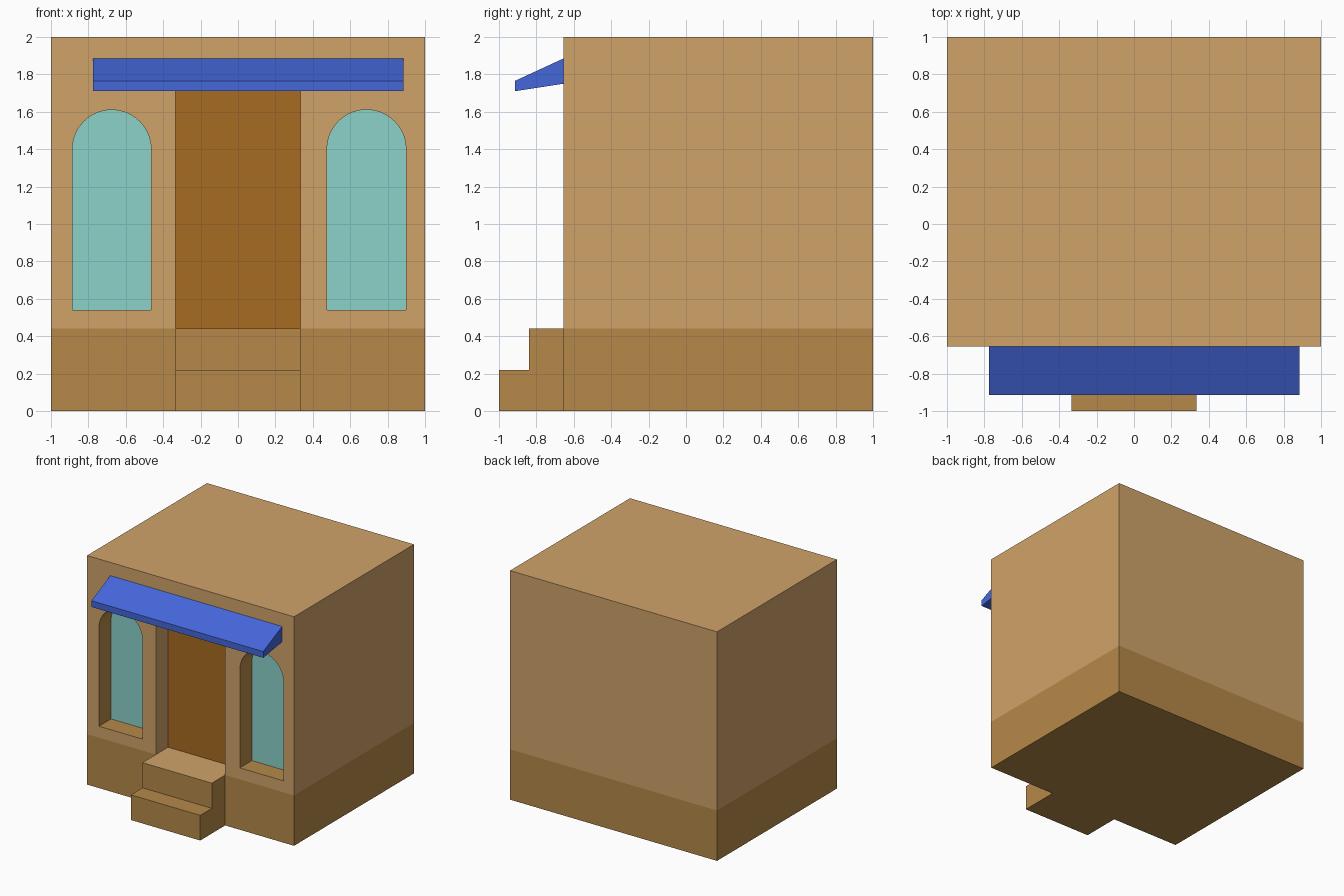
import bpy, bmesh
from math import sin, cos, pi, radians
from mathutils import Vector

if "Cube" in bpy.data.objects:
    bpy.data.objects.remove(bpy.data.objects["Cube"])

FRONT, BACK, RECESS = -0.655, 1.0, -0.488
BAND, TOP = 0.44, 2.0
DOOR_W, DOOR_TOP = 0.335, 1.75


def material(name, rgb):
    m = bpy.data.materials.new(name)
    lin = [((c / 255 + 0.055) / 1.055) ** 2.4 for c in rgb]
    m.diffuse_color = (*lin, 1)
    m.use_nodes = True
    m.node_tree.nodes["Principled BSDF"].inputs["Base Color"].default_value = m.diffuse_color
    return m


WALL = material("sand_plaster", (208, 164, 106))
BASE = material("brown_stone", (182, 137, 73))
WOOD = material("door_wood", (167, 107, 33))
GLASS = material("teal_glass", (139, 210, 202))
CLOTH = material("blue_cloth", (68, 103, 218))


def make(name, polys, mat, smooth=False):
    """Object from polygons; coincident corners are welded."""
    bm = bmesh.new()
    for poly in polys:
        bm.faces.new([bm.verts.new(p) for p in poly])
    bmesh.ops.remove_doubles(bm, verts=bm.verts, dist=1e-5)
    return finish(name, bm, mat, smooth)


def finish(name, bm, mat, smooth=False):
    me = bpy.data.meshes.new(name)
    bm.to_mesh(me)
    bm.free()
    me.materials.append(mat)
    if smooth:
        me.shade_smooth()
        me.set_sharp_from_angle(angle=radians(30))
    ob = bpy.data.objects.new(name, me)
    bpy.context.collection.objects.link(ob)
    return ob


def sweep(path, offset, closed=False):
    """Quads along a path, normals = edge x offset."""
    pts = [Vector(p) for p in path]
    o = Vector(offset)
    ends = pts[1:] + pts[:1] if closed else pts[1:]
    return [[a, b, b + o, a + o] for a, b in zip(pts, ends)]


def xz(profile, y):
    return [(x, y, z) for x, z in profile]


def yz(profile, x):
    return [(x, y, z) for y, z in profile]


def arch(cx, r, z0, spring, n=28):
    """Round-topped window outline."""
    curve = [(cx + r * cos(pi * i / n), spring + r * sin(pi * i / n)) for i in range(n + 1)]
    return [(cx - r, z0), (cx + r, z0)] + curve


depth = (0, RECESS - FRONT, 0)
windows = {"left": arch(-0.675, 0.21, 0.54, 1.40),
           "right": arch(0.687, 0.211, 0.54, 1.40)}
doorway = [(DOOR_W, BAND), (DOOR_W, DOOR_TOP), (-DOOR_W, DOOR_TOP), (-DOOR_W, BAND)]

# Side and back walls with roof
shell = [(1, FRONT, BAND), (1, BACK, BAND), (-1, BACK, BAND), (-1, FRONT, BAND)]
roof = [(x, y, TOP) for x, y, z in shell]
make("walls_and_roof", sweep(shell, (0, 0, TOP - BAND)) + [roof], WALL)

# Front wall with the three openings
outline = [(1, BAND), (1, TOP), (-1, TOP), (-1, BAND)] + doorway[::-1]
bm = bmesh.new()
for loop in [outline, *windows.values()]:
    vs = [bm.verts.new(p) for p in xz(loop, FRONT)]
    for a, b in zip(vs, vs[1:] + vs[:1]):
        bm.edges.new((a, b))
bmesh.ops.triangle_fill(bm, use_beauty=True, edges=bm.edges[:], normal=(0, -1, 0))
bm.normal_update()
for f in bm.faces:
    if f.normal.y > 0:
        f.normal_flip()
finish("front_wall", bm, WALL)

# Door with its reveal
make("door_reveal", sweep(xz(doorway, FRONT), depth), WALL)
make("door", [xz(doorway, RECESS)], WOOD)

# Arched windows with their reveals
for side, prof in windows.items():
    make(side + "_window_reveal", sweep(xz(prof, FRONT), depth, True), BASE, True)
    make(side + "_window_glass", [xz(prof, RECESS)], GLASS)

# Stone base band and underside
foot = [(DOOR_W, FRONT, 0), (1, FRONT, 0), (1, BACK, 0), (-1, BACK, 0),
        (-1, FRONT, 0), (-DOOR_W, FRONT, 0)]
underside = (foot + [(-DOOR_W, -1, 0), (DOOR_W, -1, 0)])[::-1]
make("base_band", sweep(foot, (0, 0, BAND)) + [underside], BASE)

# Entrance steps
risers = [(-1, 0), (-1, 0.22), (-0.84, 0.22), (-0.84, BAND)]
cheek = [(FRONT, 0), (FRONT, BAND)] + risers[::-1]
make("steps", sweep(yz(risers, DOOR_W), (-2 * DOOR_W, 0, 0))
     + [yz(cheek, DOOR_W), yz(cheek, -DOOR_W)[::-1]], BASE)
landing = [(-0.84, BAND), (RECESS, BAND)]
make("door_landing", sweep(yz(landing, DOOR_W), (-2 * DOOR_W, 0, 0)), WALL)

# Sloping awning
slope = [(-0.915, 1.71), (-0.915, 1.765), (FRONT, 1.885), (FRONT, 1.75)]
make("awning", sweep(yz(slope, 0.885), (-1.66, 0, 0), True)
     + [yz(slope, 0.885)[::-1], yz(slope, -0.775)], CLOTH)
